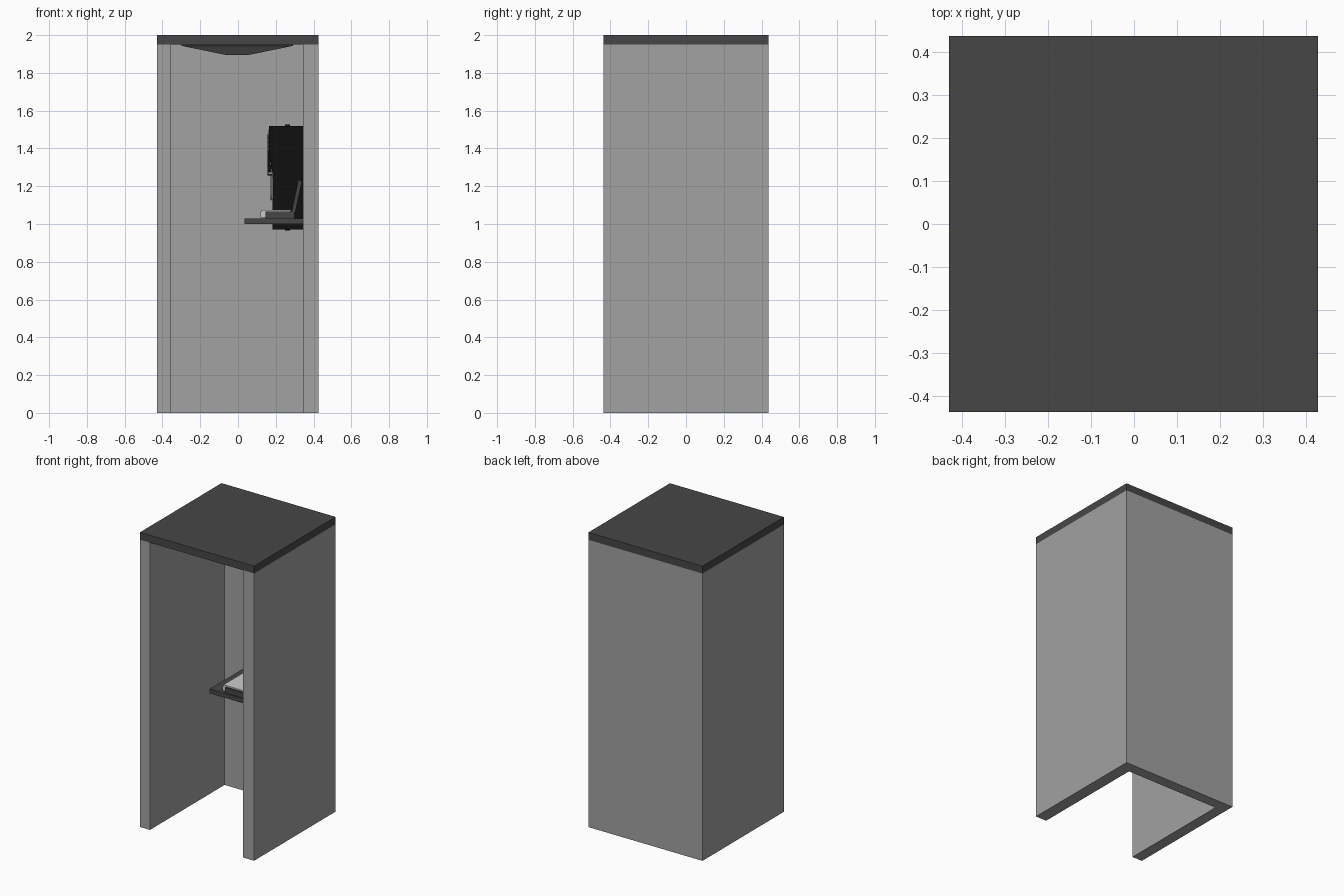
import bpy, bmesh, math
from mathutils import Vector

if "Cube" in bpy.data.objects:
    bpy.data.objects.remove(bpy.data.objects["Cube"])


def mat(name, v):
    m = bpy.data.materials.new(name)
    m.diffuse_color = (v[0], v[1], v[2], 1)
    m.use_nodes = True
    m.node_tree.nodes["Principled BSDF"].inputs["Base Color"].default_value = m.diffuse_color
    return m


WALL = mat("wall grey", (0.36, 0.36, 0.36))
DARK = mat("dark grey", (0.062, 0.062, 0.062))
BLACK = mat("phone black", (0.005, 0.005, 0.005))
PAPER = mat("paper", (0.6, 0.6, 0.6))
METAL = mat("metal grey", (0.3, 0.3, 0.3))


def finish(name, bm, material):
    bmesh.ops.recalc_face_normals(bm, faces=bm.faces)
    me = bpy.data.meshes.new(name)
    bm.to_mesh(me)
    bm.free()
    ob = bpy.data.objects.new(name, me)
    bpy.context.collection.objects.link(ob)
    me.materials.append(material)
    return ob


def prism(name, pts, direction, material):
    """Extrude a closed polygon of 3D points along a direction."""
    bm = bmesh.new()
    face = bm.faces.new([bm.verts.new(p) for p in pts])
    ext = bmesh.ops.extrude_face_region(bm, geom=[face])
    verts = [g for g in ext["geom"] if isinstance(g, bmesh.types.BMVert)]
    bmesh.ops.translate(bm, verts=verts, vec=direction)
    return finish(name, bm, material)


def side_prism(name, profile, y0, y1, material):
    return prism(name, [(x, y0, z) for x, z in profile], (0, y1 - y0, 0), material)


def box(name, x, y, z, material):
    return side_prism(name, [(x[0], z[0]), (x[1], z[0]), (x[1], z[1]), (x[0], z[1])],
                      y[0], y[1], material)


def cylinder(name, centre, radius, depth, axis, material, sides=16):
    bm = bmesh.new()
    rot = Vector((0, 0, 1)).rotation_difference(Vector(axis)).to_matrix().to_4x4()
    rot.translation = centre
    bmesh.ops.create_cone(bm, cap_ends=True, segments=sides, radius1=radius,
                          radius2=radius, depth=depth, matrix=rot)
    return finish(name, bm, material)


# Booth shell: three walls as one U-shaped plan, plus the roof slab
plan = [(-0.43, -0.437), (-0.355, -0.437), (-0.355, 0.363), (0.345, 0.363),
        (0.345, -0.437), (0.427, -0.437), (0.427, 0.437), (-0.43, 0.437)]
prism("booth_walls", [(x, y, 0) for x, y in plan], (0, 0, 1.95), WALL)
box("roof", (-0.43, 0.427), (-0.437, 0.437), (1.95, 2.0), DARK)

# Ceiling lamp: shallow inverted frustum under a thin frame
bm = bmesh.new()
rings = []
for h, z in ((0.29, 1.942), (0.06, 1.895)):
    rings.append([bm.verts.new((sx * h - 0.004, sy * h, z))
                  for sx, sy in ((-1, -1), (1, -1), (1, 1), (-1, 1))])
for ring in rings:
    bm.faces.new(ring)
for i in range(4):
    j = (i + 1) % 4
    bm.faces.new((rings[0][i], rings[0][j], rings[1][j], rings[1][i]))
finish("ceiling_lamp", bm, WALL)
box("lamp_frame", (-0.3, 0.292), (-0.296, 0.296), (1.942, 1.95), DARK)

# Shelf on the right wall
box("shelf", (0.035, 0.345), (-0.354, 0.0), (1.0, 1.03), DARK)

# Open directory: base, pages and leaning cover
box("book_base", (0.145, 0.3), (-0.345, -0.06), (1.03, 1.065), DARK)
box("book_pages", (0.125, 0.28), (-0.335, -0.07), (1.066, 1.075), PAPER)
box("book_front_pages", (0.12, 0.145), (-0.335, -0.07), (1.034, 1.066), PAPER)
side_prism("book_cover", [(0.283, 1.06), (0.303, 1.06), (0.338, 1.225), (0.32, 1.235)],
           -0.345, -0.06, DARK)

# Payphone body
Y0, Y1 = 0.03, 0.27
side_prism("phone_body", [(0.345, 0.972), (0.345, 1.52), (0.165, 1.52), (0.165, 1.38),
                          (0.182, 1.27), (0.182, 0.972)], Y0, Y1, BLACK)
for z, n in ((1.522, "top"), (0.97, "bottom")):
    cylinder("phone_lock_" + n, (0.262, 0.15, z), 0.012, 0.008, (0, 0, 1), BLACK)

# Handset with two cups, its hook and hanging cord
HY = 0.215
box("handset_grip", (0.156, 0.172), (HY - 0.014, HY + 0.014), (1.28, 1.45), BLACK)
for z, n in ((1.44, "ear"), (1.285, "mouth")):
    cylinder("handset_" + n + "_cup", (0.167, HY, z), 0.028, 0.022, (1, 0, 0), BLACK)
box("handset_hook", (0.158, 0.185), (HY - 0.035, HY + 0.035), (1.262, 1.274), METAL)
cu = bpy.data.curves.new("phone_cord", "CURVE")
cu.dimensions = "3D"
cu.bevel_depth = 0.005
cu.bevel_resolution = 1
sp = cu.splines.new("POLY")
path = [(0.176, HY - 0.04 + 0.04 * math.cos(math.pi * i / 8),
         1.17 - 0.04 * math.sin(math.pi * i / 8)) for i in range(9)]
path = [(0.176, HY, 1.27)] + path + [(0.176, HY - 0.08, 1.2)]
sp.points.add(len(path) - 1)
for p, c in zip(sp.points, path):
    p.co = (*c, 1)
cord = bpy.data.objects.new("phone_cord", cu)
bpy.context.collection.objects.link(cord)
cu.materials.append(METAL)

# Face details: keypad, coin slot, card plate and coin return
box("keypad_plate", (0.161, 0.166), (0.055, 0.145), (1.385, 1.485), METAL)
for r in range(4):
    for c in range(3):
        y, z = 0.072 + c * 0.028, 1.4 + r * 0.023
        box(f"key_{r}_{c}", (0.157, 0.162), (y - 0.009, y + 0.009),
            (z - 0.007, z + 0.007), DARK)
box("coin_slot", (0.161, 0.166), (0.16, 0.175), (1.46, 1.5), METAL)
box("instruction_card", (0.178, 0.183), (0.05, 0.125), (1.13, 1.25), PAPER)
box("coin_return", (0.178, 0.183), (0.18, 0.25), (1.0, 1.06), METAL)
